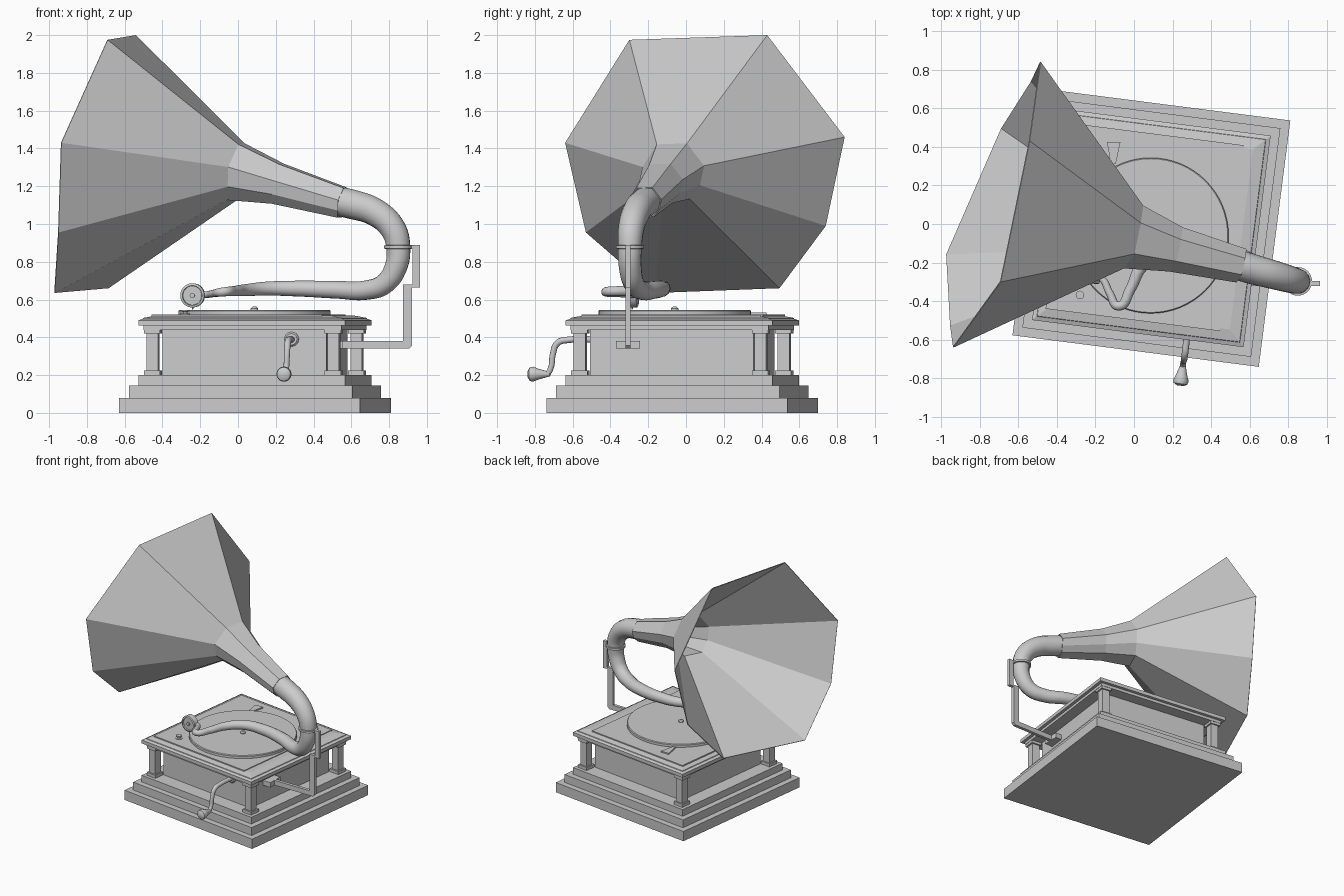
import bpy, bmesh
from math import radians, pi, cos, sin
from mathutils import Matrix, Vector

if "Cube" in bpy.data.objects:
    bpy.data.objects.remove(bpy.data.objects["Cube"])

# The cabinet is turned slightly about z
CAB = Matrix.Translation((0.09, -0.02, 0)) @ Matrix.Rotation(radians(-7.3), 4, 'Z')
ID = Matrix.Identity(4)


def add_mesh(name, bm, mat=ID, smooth=False):
    bmesh.ops.recalc_face_normals(bm, faces=bm.faces)
    me = bpy.data.meshes.new(name)
    bm.to_mesh(me)
    bm.free()
    ob = bpy.data.objects.new(name, me)
    ob.matrix_world = mat
    bpy.context.collection.objects.link(ob)
    if smooth:
        bpy.ops.object.select_all(action='DESELECT')
        ob.select_set(True)
        bpy.context.view_layer.objects.active = ob
        bpy.ops.object.shade_smooth_by_angle(angle=radians(35))
    return ob


def loft(name, rings, mat=ID, caps=True, smooth=False):
    bm = bmesh.new()
    vs = [[bm.verts.new(p) for p in r] for r in rings]
    n = len(rings[0])
    for a, b in zip(vs, vs[1:]):
        for i in range(n):
            j = (i + 1) % n
            bm.faces.new((a[i], a[j], b[j], b[i]))
    if caps:
        bm.faces.new(vs[0])
        bm.faces.new(vs[-1])
    return add_mesh(name, bm, mat, smooth)


def square_stack(name, profile, cx=0, cy=0):
    rings = [[(cx + sx * h, cy + sy * h, z) for sx, sy in ((-1, -1), (1, -1), (1, 1), (-1, 1))]
             for h, z in profile]
    return loft(name, rings, CAB)


def box(name, lo, hi, mat=ID):
    rings = [[(lo[0], lo[1], z), (hi[0], lo[1], z), (hi[0], hi[1], z), (lo[0], hi[1], z)]
             for z in (lo[2], hi[2])]
    return loft(name, rings, mat)


def turned(name, profile, pos, axis=(0, 0, 1), n=32):
    rings = [[(r * cos(2 * pi * i / n), r * sin(2 * pi * i / n), h) for i in range(n)]
             for r, h in profile]
    rot = Vector((0, 0, 1)).rotation_difference(Vector(axis)).to_matrix().to_4x4()
    return loft(name, rings, Matrix.Translation(pos) @ rot, smooth=True)


def tube(name, pts, res=6):
    cu = bpy.data.curves.new(name, 'CURVE')
    cu.dimensions = '3D'
    cu.bevel_depth = 1
    cu.bevel_resolution = 6
    cu.resolution_u = res
    cu.use_fill_caps = True
    sp = cu.splines.new('BEZIER')
    sp.bezier_points.add(len(pts) - 1)
    for bp, (x, y, z, r) in zip(sp.bezier_points, pts):
        bp.co = (x, y, z)
        bp.radius = r
        bp.handle_left_type = bp.handle_right_type = 'AUTO'
    ob = bpy.data.objects.new(name, cu)
    bpy.context.collection.objects.link(ob)
    return ob


# Stepped plinth, body and lid
square_stack("plinth", [(.643, 0), (.643, .08), (.597, .08), (.597, .145),
                        (.552, .145), (.552, .2)])
square_stack("cabinet_body", [(.437, .2), (.437, .44)])
square_stack("lid", [(.528, .44), (.528, .462), (.552, .462), (.552, .49),
                     (.53, .498), (.528, .503), (.47, .515)])
box("deck_panel", (-.49, -.485, .51), (.42, .485, .521), CAB)

# Corner posts with foot and capital
for sx, side in ((-1, "left"), (1, "right")):
    for sy, end in ((-1, "front"), (1, "back")):
        square_stack(f"{end}_{side}_post",
                     [(.043, .2), (.043, .225), (.031, .225), (.031, .42), (.043, .42), (.043, .44)],
                     sx * .4825, sy * .4825)

# Turntable, spindle and deck controls
turned("turntable", [(.39, .515), (.403, .522), (.403, .54), (.398, .546)], (.087, -.06, 0), n=64)
turned("spindle", [(.02, .54), (.02, .553), (.01, .562)], (.087, -.06, 0), n=16)
turned("deck_knob", [(.026, .515), (.026, .525), (.012, .527), (.012, .535), (.022, .537), (.022, .546)],
       (-.28, -.367, 0), n=16)
loft("brake_lever", [[(-.12, .31, z), (-.095, .31, z), (-.07, .425, z), (-.14, .425, z)]
                     for z in (.515, .531)])

# Winding crank
out = CAB.to_3x3() @ Vector((0, -1, 0))
turned("crank_flange", [(.038, -.02), (.038, .012), (.03, .02)], (.285, -.48, .39), out, 24)
tube("crank_arm", [(.287, -.46, .387, .017), (.27, -.62, .387, .017), (.263, -.68, .37, .017),
                   (.259, -.705, .31, .016), (.256, -.715, .24, .015), (.252, -.735, .207, .015),
                   (.25, -.76, .203, .014)])
turned("crank_handle", [(.012, 0), (.017, .02), (.03, .065), (.04, .09), (.036, .108), (.018, .118)],
       (.255, -.72, .205), out, 20)

# Bracket that carries the horn
profile = [(.48, .34), (.905, .34), (.922, .357), (.922, .665), (.963, .665), (.963, .888),
           (.91, .888), (.91, .868), (.925, .868), (.925, .68), (.873, .68), (.873, .38), (.48, .38)]
loft("horn_bracket", [[(x, y, z) for x, z in profile] for y in (-.32, -.295)])
box("bracket_mount", (.46, -.37, .34), (.555, -.243, .38))
turned("clamp_ring", [(.064, .868), (.074, .87), (.074, .886), (.064, .888)], (.848, -.297, 0))

# Tone arm: horn elbow, lower bend and tapering arm
tube("tone_arm", [(.50, -.20, 1.125, .078), (.60, -.23, 1.105, .078), (.73, -.265, 1.06, .074),
                  (.82, -.29, .975, .069), (.848, -.297, .88, .064), (.835, -.295, .77, .06),
                  (.775, -.275, .683, .055), (.68, -.235, .65, .051), (.52, -.165, .652, .047),
                  (.32, -.125, .658, .042), (.15, -.14, .658, .037), (.04, -.22, .65, .032),
                  (-.02, -.34, .645, .027), (-.08, -.425, .64, .024), (-.125, -.36, .633, .02),
                  (-.165, -.285, .626, .018), (-.22, -.26, .62, .017)], 8)

# Sound box and needle
turned("sound_box", [(.05, -.028), (.064, -.022), (.064, .022), (.052, .026), (.05, .016),
                     (.013, .016), (.013, .026)], (-.24, -.28, .622), (-.1, -1, 0), 32)
turned("needle", [(.003, 0), (.007, .06)], (-.24, -.285, .548), n=8)

# Eight-sided horn: mouth outline scaled down along the throat
mouth = [Vector(p) for p in ((-.69, -.30, 1.975), (-.54, .43, 2.0), (-.483, .84, 1.46),
                             (-.53, .74, .99), (-.685, .495, .66), (-.97, -.16, .635),
                             (-.95, -.53, .955), (-.935, -.64, 1.43))]
centre = sum(mouth, Vector()) / 8
rings = [mouth]
for c, s in (((-.005, -.065, 1.265), .22), ((.215, -.13, 1.205), .155), ((.555, -.215, 1.107), .117)):
    rings.append([Vector(c) + (p - centre) * s for p in mouth])
horn = loft("horn", rings, caps=False)
solid = horn.modifiers.new("thickness", 'SOLIDIFY')
solid.thickness = .006
solid.offset = -1
